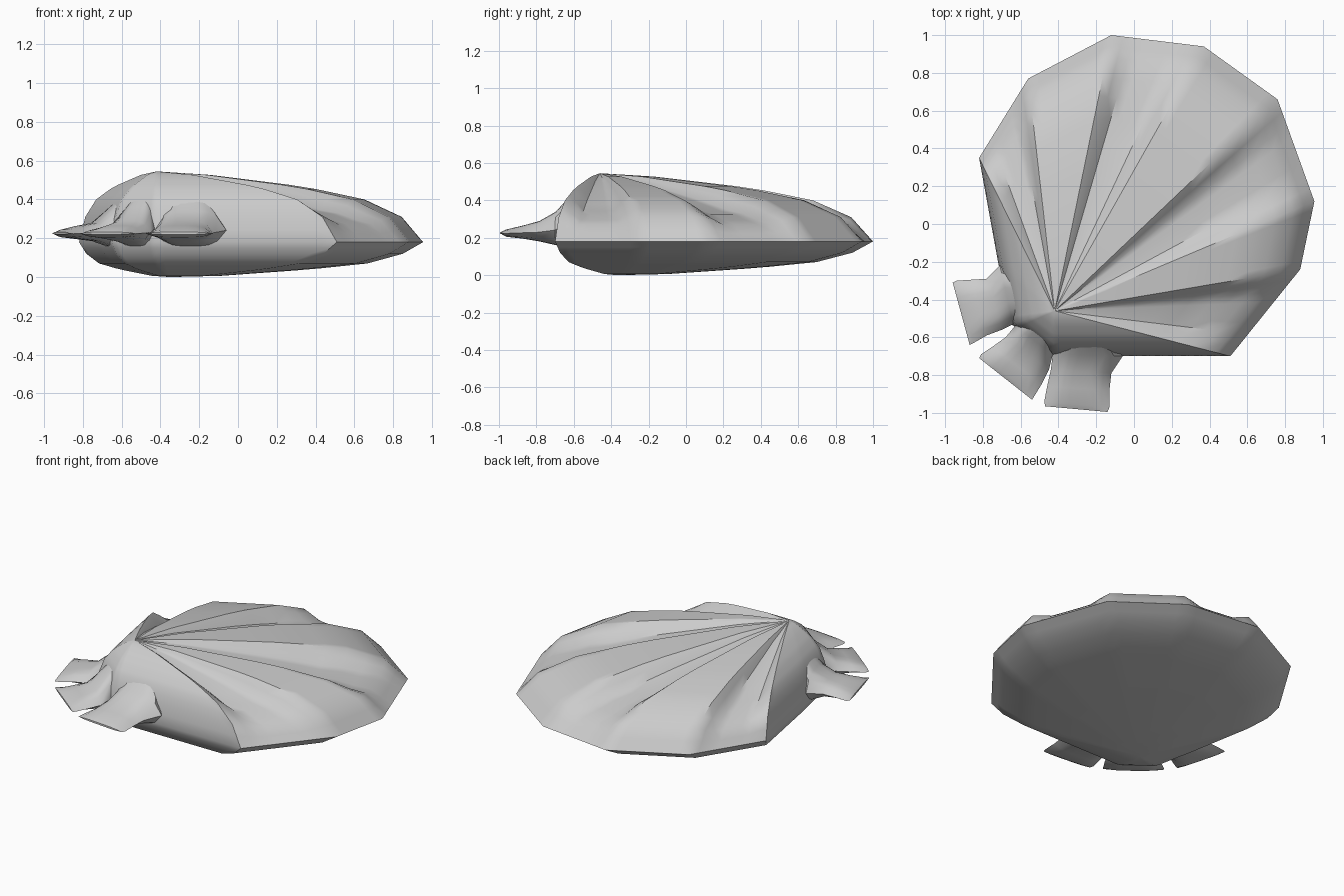
import bpy, bmesh, math
from mathutils import Vector

if "Cube" in bpy.data.objects:
    bpy.data.objects.remove(bpy.data.objects["Cube"])

TOP = [(0, .545), (.2, .527), (.56, .465), (.78, .40), (.92, .31), (1, .18)]
BOT = [(0, 0), (.2, .006), (.56, .04), (.78, .07), (.92, .12), (1, .18)]
APEX_TOP, APEX_BOT = Vector((-.42, -.46)), Vector((-.35, -.37))
# rim corner x, y, and how deep the panel after that corner is grooved
RIM = [(-.05, -.70, 0), (.51, -.70, .09), (.88, -.24, 0), (.955, .12, .09),
       (.76, .66, 0), (.37, .94, .09), (-.12, 1.0, 0), (-.56, .77, .09),
       (-.82, .35, 0), (-.72, -.20, 0), (-.65, -.53, 0), (-.43, -.70, 0)]


def curve(pts, s):
    for (a, za), (b, zb) in zip(pts, pts[1:]):
        if s <= b:
            return za + (zb - za) * (s - a) / (b - a)
    return pts[-1][1]


def finish(bm, name):
    bmesh.ops.recalc_face_normals(bm, faces=bm.faces)
    me = bpy.data.meshes.new(name)
    bm.to_mesh(me)
    bm.free()
    ob = bpy.data.objects.new(name, me)
    bpy.context.collection.objects.link(ob)
    bpy.ops.object.select_all(action='DESELECT')
    ob.select_set(True)
    bpy.context.view_layer.objects.active = ob
    bpy.ops.object.shade_smooth_by_angle(angle=math.radians(40))


# Shell body: rings from each apex out to a shared rim
cols = []
N = 8
for i, (x, y, d) in enumerate(RIM):
    nx, ny, _ = RIM[(i + 1) % len(RIM)]
    for k in range(N):
        t = k / N
        e = min(1, min(t, 1 - t) / .28)
        cols.append((Vector((x, y)).lerp(Vector((nx, ny)), t), d * e * e * (3 - 2 * e)))
bm = bmesh.new()
steps = [.1, .2, .35, .5, .6, .7, .78, .85, .92, .96]
rim = [bm.verts.new((p.x, p.y, .18)) for p, d in cols]
for apex, prof, groove in ((APEX_TOP, TOP, 1), (APEX_BOT, BOT, 0)):
    rings = []
    for s in steps:
        ring = []
        for p, d in cols:
            q = apex.lerp(p, s)
            z = curve(prof, s) - groove * d * min(1, s * 1.4) * (1 - s ** 7)
            ring.append(bm.verts.new((q.x, q.y, z)))
        rings.append(ring)
    rings.append(rim)
    tip = bm.verts.new((apex.x, apex.y, prof[0][1]))
    n = len(cols)
    for j in range(n):
        k = (j + 1) % n
        bm.faces.new((tip, rings[0][j], rings[0][k]))
        for a, b in zip(rings, rings[1:]):
            bm.faces.new((a[j], b[j], b[k], a[k]))
finish(bm, "shell_body")


# Hinge tabs: pillow sections (left x, y, right x, y, top z, bottom z)
def tab(name, sections):
    bm = bmesh.new()
    loops = []
    M = 8
    for lx, ly, rx, ry, zt, zb in sections:
        a, b = Vector((lx, ly)), Vector((rx, ry))
        mid = zb + (zt - zb) * .45
        top, bot = [], []
        for i in range(M + 1):
            w = 2 * i / M - 1
            f = 1 - abs(w) ** 4
            p = a.lerp(b, i / M)
            top.append(bm.verts.new((p.x, p.y, mid + (zt - mid) * f)))
            if 0 < i < M:
                bot.append(bm.verts.new((p.x, p.y, mid + (zb - mid) * f)))
        loops.append(top + bot[::-1])
    n = len(loops[0])
    for a, b in zip(loops, loops[1:]):
        for i in range(n):
            j = (i + 1) % n
            bm.faces.new((a[i], b[i], b[j], a[j]))
    bm.faces.new(loops[0])
    bm.faces.new(loops[-1])
    finish(bm, name)


tab("hinge_tab_left", [(-.60, -.26, -.54, -.50, .44, .16), (-.71, -.22, -.64, -.53, .34, .16),
                       (-.78, -.29, -.70, -.56, .28, .185), (-.86, -.295, -.78, -.59, .265, .195),
                       (-.94, -.30, -.85, -.63, .245, .205), (-.96, -.31, -.87, -.64, .232, .22)])
tab("hinge_tab_middle", [(-.53, -.48, -.42, -.57, .46, .16), (-.63, -.54, -.43, -.69, .36, .16),
                         (-.68, -.60, -.45, -.77, .29, .18), (-.75, -.65, -.49, -.85, .265, .195),
                         (-.81, -.69, -.53, -.915, .245, .205), (-.82, -.71, -.54, -.93, .232, .22)])
tab("hinge_tab_right", [(-.41, -.58, -.12, -.62, .44, .16), (-.43, -.69, -.06, -.70, .34, .16),
                        (-.44, -.77, -.12, -.79, .29, .18), (-.46, -.86, -.13, -.88, .265, .195),
                        (-.475, -.94, -.13, -.97, .245, .205), (-.47, -.965, -.14, -.995, .232, .22)])
